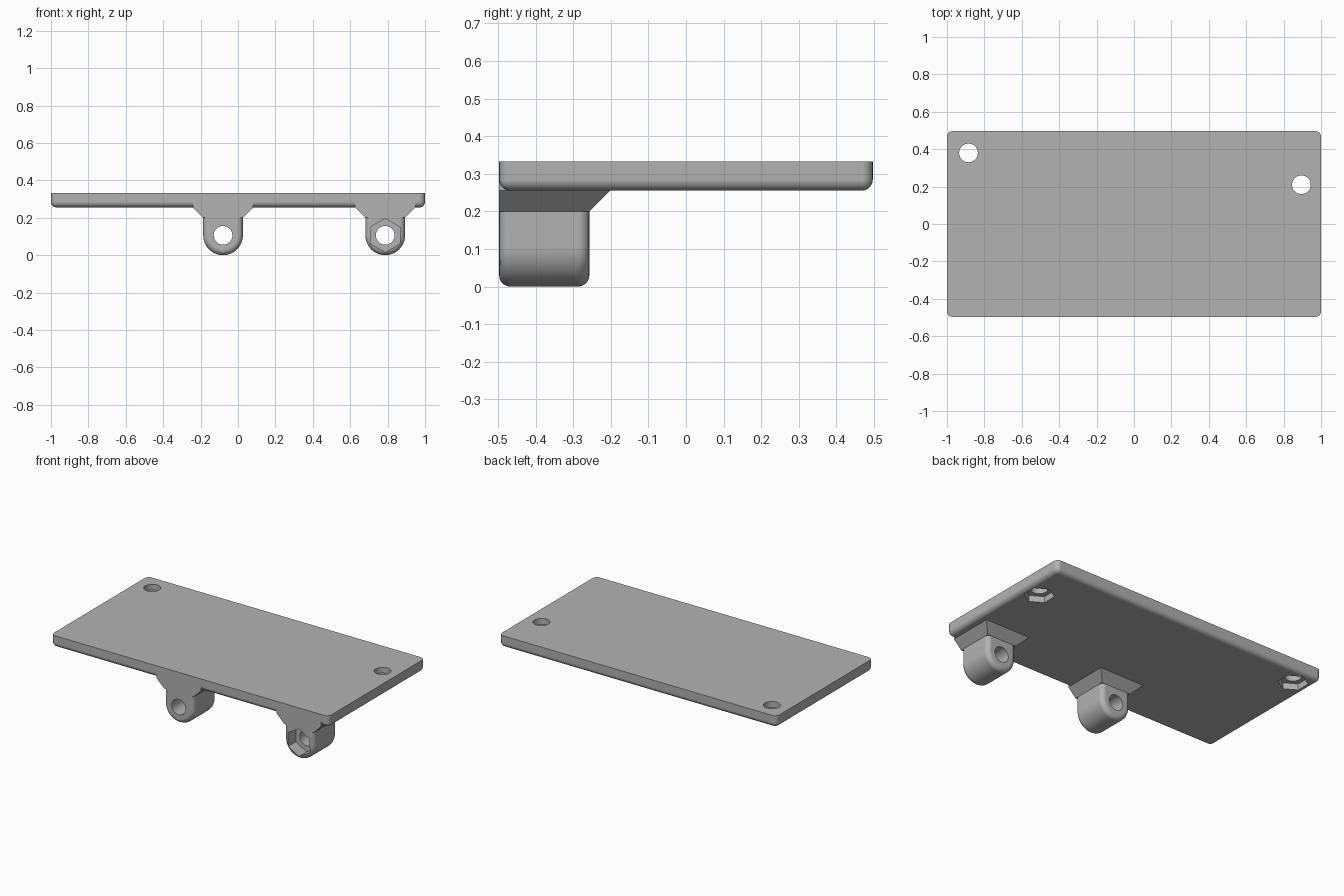
import bpy, bmesh, math
from mathutils import Matrix, Vector

cube = bpy.data.objects.get("Cube")
if cube:
    bpy.data.objects.remove(cube, do_unlink=True)

FRONT, BACK = -0.497, 0.497
TOP, UNDER = 0.333, 0.255
LUG_R, LUG_BACK, FLARE_Z = 0.106, -0.257, 0.2
HOLE_R, HEX_R, FILLET = 0.05, 0.09, 0.03
LUG_XS = (-0.08, 0.787)
PLATE_HOLES = ((-0.885, 0.38), (0.895, 0.21))

grey = bpy.data.materials.new("Light grey")
grey.use_nodes = True
colour = (0.448, 0.448, 0.448, 1)
grey.diffuse_color = colour
grey.node_tree.nodes["Principled BSDF"].inputs["Base Color"].default_value = colour


def finish(bm, name):
    bmesh.ops.recalc_face_normals(bm, faces=bm.faces)
    mesh = bpy.data.meshes.new(name)
    bm.to_mesh(mesh)
    bm.free()
    mesh.materials.append(grey)
    obj = bpy.data.objects.new(name, mesh)
    bpy.context.collection.objects.link(obj)
    return obj


def fillet(bm, edges):
    bmesh.ops.bevel(bm, geom=edges, offset=FILLET, segments=5, profile=0.5,
                    affect='EDGES', clamp_overlap=True)


def prism(name, sides, radius, start, end):
    """Cutter prism between two points, along y or z."""
    a, b = Vector(start), Vector(end)
    bm = bmesh.new()
    bmesh.ops.create_cone(bm, cap_ends=True, segments=sides, radius1=radius,
                          radius2=radius, depth=(b - a).length)
    # Points of the hexagon face along the local y axis
    turn = Matrix.Identity(4)
    if abs(b.y - a.y) > abs(b.z - a.z):
        turn = Matrix.Rotation(math.pi / 2, 4, 'X')
    bm.transform(Matrix.Translation((a + b) / 2) @ turn)
    return finish(bm, name)


def combine(target, tool, operation):
    """Apply a boolean and discard the tool."""
    tool.hide_render = True
    mod = target.modifiers.new("combine", 'BOOLEAN')
    mod.object, mod.operation, mod.solver = tool, operation, 'EXACT'
    bpy.context.view_layer.objects.active = target
    bpy.ops.object.modifier_apply(modifier=mod.name)
    bpy.data.objects.remove(tool, do_unlink=True)


def make_plate():
    bm = bmesh.new()
    bmesh.ops.create_cube(bm, size=1)
    for v in bm.verts:
        v.co = (v.co.x * 2, BACK if v.co.y > 0 else FRONT, TOP if v.co.z > 0 else UNDER)
    fillet(bm, [e for e in bm.edges if min(v.co.z for v in e.verts) < TOP - 0.01])
    return finish(bm, "mounting_plate")


def make_flare(x):
    """Spreading foot between lug and plate, with a vertical front."""
    bm = bmesh.new()
    rings = []
    for z, grow in ((FLARE_Z, 0), (UNDER, 0.055), (UNDER + 0.045, 0.055)):
        h, back = LUG_R + grow, LUG_BACK + grow
        rings.append([bm.verts.new((px, py, z)) for px, py in
                      ((x - h, FRONT), (x + h, FRONT), (x + h, back), (x - h, back))])
    for low, high in zip(rings, rings[1:]):
        for i in range(4):
            j = (i + 1) % 4
            bm.faces.new((low[i], low[j], high[j], high[i]))
    bm.faces.new(rings[0][::-1])
    bm.faces.new(rings[-1])
    return finish(bm, "lug_flare")


def make_lug(x):
    """U-shaped lug with filleted front and back rims."""
    bm = bmesh.new()
    top = FLARE_Z + 0.02
    steps = 32
    outline = [(x - LUG_R, top)]
    for i in range(steps + 1):
        a = math.pi + math.pi * i / steps
        outline.append((x + LUG_R * math.cos(a), LUG_R + LUG_R * math.sin(a)))
    outline.append((x + LUG_R, top))
    face = bm.faces.new([bm.verts.new((px, FRONT, pz)) for px, pz in outline])
    out = bmesh.ops.extrude_face_region(bm, geom=[face], use_keep_orig=True)
    moved = [g for g in out["geom"] if isinstance(g, bmesh.types.BMVert)]
    bmesh.ops.translate(bm, verts=moved, vec=(0, LUG_BACK - FRONT, 0))
    bmesh.ops.recalc_face_normals(bm, faces=bm.faces)
    rims = [e for e in bm.edges
            if abs(e.verts[0].co.y - e.verts[1].co.y) < 1e-5
            and min(v.co.z for v in e.verts) < top - 0.001]
    fillet(bm, rims)
    return finish(bm, "lug")


# Plate with its two lugs
plate = make_plate()
for x in LUG_XS:
    combine(plate, make_flare(x), 'UNION')
    combine(plate, make_lug(x), 'UNION')

# Bolt holes and hexagonal nut pockets in the lugs
for x in LUG_XS:
    combine(plate, prism("lug_bore", 40, HOLE_R, (x, FRONT - 0.1, LUG_R),
                         (x, LUG_BACK + 0.1, LUG_R)), 'DIFFERENCE')
    combine(plate, prism("lug_nut_pocket", 6, HEX_R, (x, FRONT - 0.1, LUG_R),
                         (x, FRONT + 0.08, LUG_R)), 'DIFFERENCE')

# Bolt holes and nut pockets in the plate
for x, y in PLATE_HOLES:
    combine(plate, prism("plate_bore", 40, HOLE_R, (x, y, UNDER - 0.1),
                         (x, y, TOP + 0.1)), 'DIFFERENCE')
    combine(plate, prism("plate_nut_pocket", 6, HEX_R, (x, y, UNDER - 0.1),
                         (x, y, UNDER + 0.04)), 'DIFFERENCE')

# Smooth fillets with crisp flat faces
bpy.ops.object.select_all(action='DESELECT')
plate.select_set(True)
bpy.context.view_layer.objects.active = plate
bpy.ops.object.shade_smooth_by_angle(angle=math.radians(30))
normals = plate.modifiers.new("even_normals", 'WEIGHTED_NORMAL')
normals.keep_sharp = True
